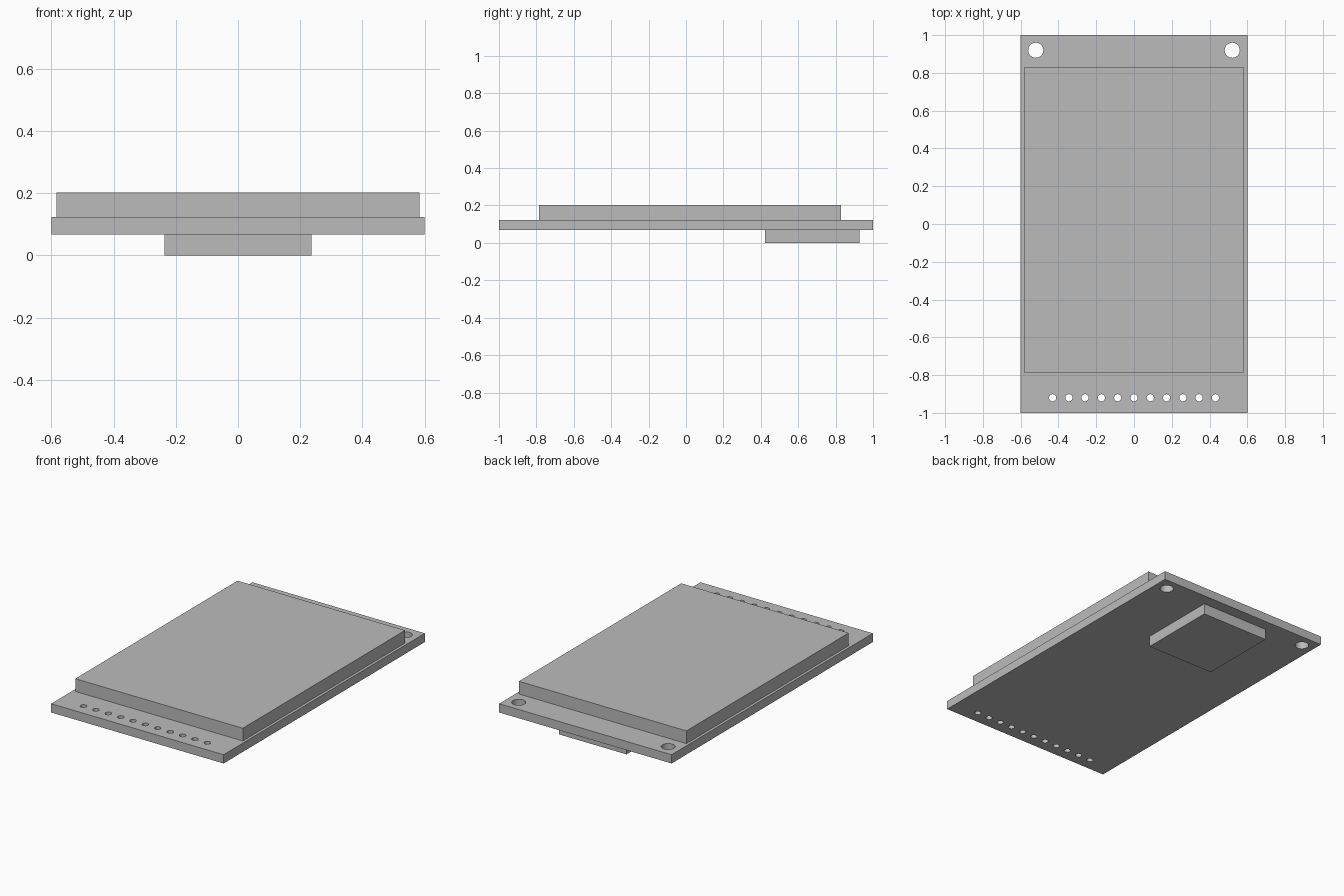
import bpy

if "Cube" in bpy.data.objects:
    bpy.data.objects.remove(bpy.data.objects["Cube"])

grey = bpy.data.materials.new("neutral grey")
grey.diffuse_color = (0.5, 0.5, 0.5, 1)
grey.use_nodes = True
grey.node_tree.nodes["Principled BSDF"].inputs["Base Color"].default_value = grey.diffuse_color


def box(name, x, y, z):
    """Box from (low, high) ranges on each axis."""
    bpy.ops.mesh.primitive_cube_add(size=1, location=[(a + b) / 2 for a, b in (x, y, z)])
    ob = bpy.context.object
    ob.name = name
    ob.scale = [b - a for a, b in (x, y, z)]
    bpy.ops.object.transform_apply(location=False, rotation=False, scale=True)
    ob.data.materials.append(grey)
    return ob


# Main parts
board = box("circuit_board", (-0.6, 0.6), (-1, 1), (0.068, 0.123))
box("display_panel", (-0.583, 0.583), (-0.785, 0.828), (0.123, 0.203))
box("card_socket", (-0.236, 0.236), (0.423, 0.927), (0, 0.068))

# Holes: two mounting holes at the back, a row of eleven pin holes at the front
holes = [(s * 0.52, 0.92, 0.04) for s in (-1, 1)]
holes += [((i - 5) * 0.0862, -0.92, 0.019) for i in range(11)]
cutters = []
for x, y, r in holes:
    bpy.ops.mesh.primitive_cylinder_add(vertices=32, radius=r, depth=0.2, location=(x, y, 0.095))
    ob = bpy.context.object
    ob.data.materials.append(grey)
    cutters.append(ob)

# Join the cutters and drill the board
bpy.ops.object.select_all(action='DESELECT')
for ob in cutters:
    ob.select_set(True)
bpy.context.view_layer.objects.active = cutters[0]
bpy.ops.object.join()
cutter = bpy.context.object
cutter.name = "hole_cutter"
cutter.hide_render = True

drill = board.modifiers.new("holes", 'BOOLEAN')
drill.operation = 'DIFFERENCE'
drill.solver = 'EXACT'
drill.object = cutter
bpy.ops.object.select_all(action='DESELECT')
board.select_set(True)
bpy.context.view_layer.objects.active = board
bpy.ops.object.modifier_apply(modifier=drill.name)
bpy.data.objects.remove(cutter)
bpy.ops.object.shade_smooth_by_angle()
